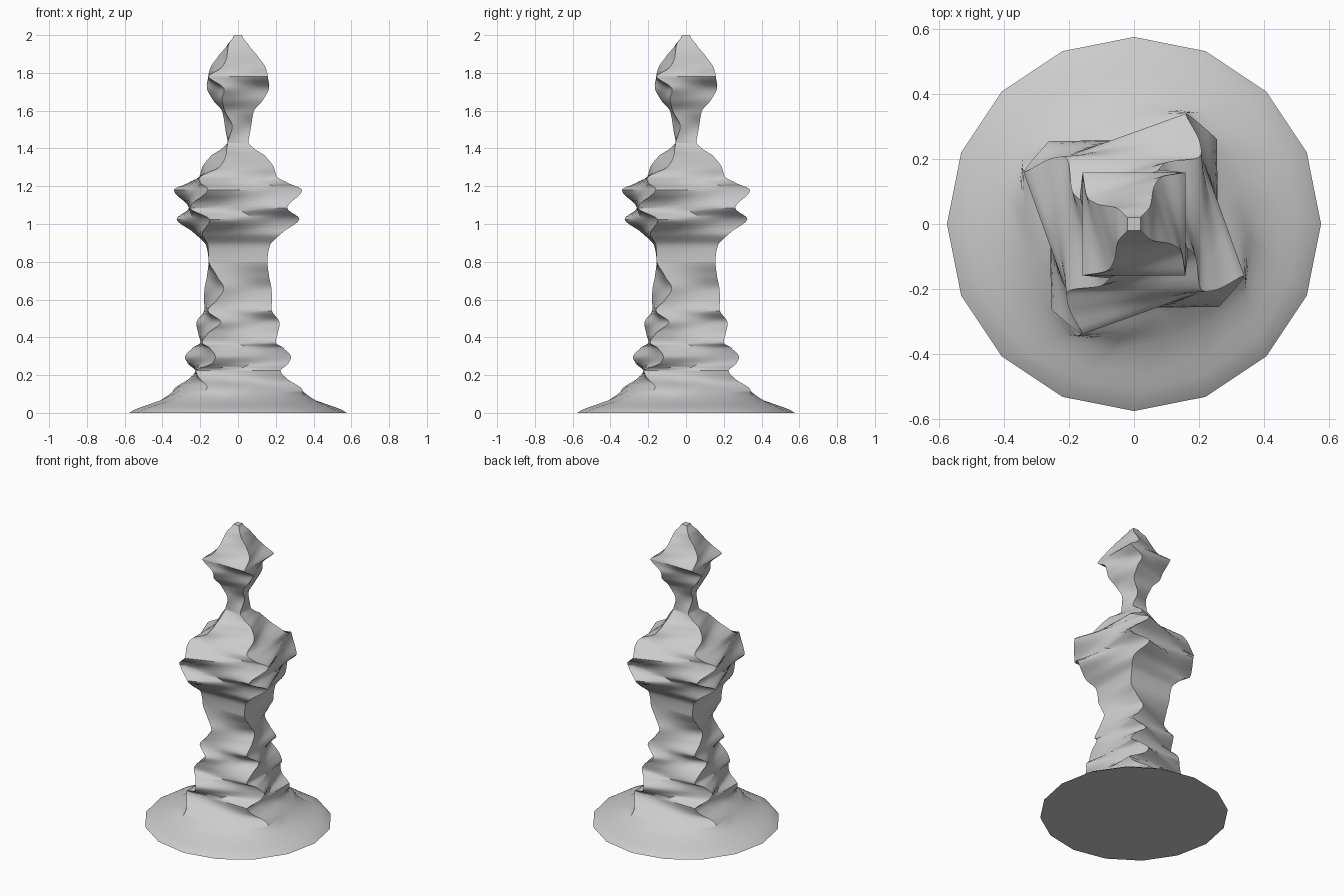
import bpy
import bmesh
import math
from mathutils import Vector

if "Cube" in bpy.data.objects:
    bpy.data.objects.remove(bpy.data.objects["Cube"], do_unlink=True)

grey = bpy.data.materials.new("plain grey")
grey.use_nodes = True
grey.diffuse_color = (0.6, 0.6, 0.6, 1)
grey.node_tree.nodes["Principled BSDF"].inputs["Base Color"].default_value = (0.6, 0.6, 0.6, 1)

# Sections: height, corner reach, corner offset, roundness
FOOT = [(0, .575, .575, 1), (.08, .40, .26, .85), (.13, .35, .17, .4), (.19, .25, .21, 0), (.225, .225, .225, 0)]
STEM = [(.225, .225, .225, 0), (.26, .265, .14, 0), (.3, .28, .12, 0), (.345, .24, .15, 0), (.37, .2, .19, 0),
        (.42, .21, .16, 0), (.48, .22, .09, 0), (.54, .18, .16, 0), (.6, .18, .11, 0),
        (.66, .177, .075, 0), (.72, .165, .11, 0), (.8, .155, .155, 0)]
HEAD = [(.8, .155, .155, 0), (.89, .17, .16, 0), (.95, .23, .19, 0), (1.025, .325, .15, 0),
        (1.085, .26, .255, 0), (1.18, .34, .16, 0), (1.22, .26, .2, 0), (1.25, .205, .2, 0),
        (1.3, .19, .1, 0), (1.36, .145, .065, 0), (1.4, .085, .06, 0), (1.43, .055, .055, 0)]
NECK = [(1.43, .055, .055, 0), (1.52, .07, .03, 0), (1.6, .085, .07, 0), (1.66, .135, .085, 0),
        (1.72, .165, .075, 0), (1.78, .158, .158, 0)]
FINIAL = [(1.78, .158, .158, 0), (1.83, .145, .085, 0), (1.88, .11, .06, 0), (1.95, .055, .05, 0), (2, .02, .02, 0)]
SIDE = 4
STEPS = 5


def smooth_sections(keys):
    """Pass a smooth curve through the section values."""
    pts = [Vector(k) for k in keys]
    out = []
    for i in range(len(pts) - 1):
        a, b = pts[i], pts[i + 1]
        before, after = pts[max(i - 1, 0)], pts[min(i + 2, len(pts) - 1)]
        ma = (b - before) * .4
        mb = (after - a) * .4
        for s in range(STEPS):
            t = s / STEPS
            p = (a * (2*t**3 - 3*t**2 + 1) + ma * (t**3 - 2*t**2 + t)
                 + b * (3*t**2 - 2*t**3) + mb * (t**3 - t**2))
            p[0] = a[0] + (b[0] - a[0]) * t
            out.append(p)
    return out + [pts[-1]]


def section_ring(bm, z, reach, offset, roundness):
    """A turned square whose outline may be blended into a circle."""
    corner = Vector((-offset, -reach))
    ring = []
    for q in range(4):
        following = Vector((-corner.y, corner.x))
        start = math.atan2(corner.y, corner.x)
        for i in range(SIDE):
            flat = corner.lerp(following, i / SIDE)
            ang = start + math.pi / 2 * i / SIDE
            curved = Vector((math.cos(ang), math.sin(ang))) * reach
            p = flat.lerp(curved, max(0, min(1, roundness)))
            ring.append(bm.verts.new((p.x, p.y, z)))
        corner = following
    return ring


def loft(name, keys, cap_bottom=False, cap_top=False):
    bm = bmesh.new()
    rings = [section_ring(bm, *s) for s in smooth_sections(keys)]
    n = 4 * SIDE
    for low, high in zip(rings, rings[1:]):
        for i in range(n):
            j = (i + 1) % n
            bm.faces.new((low[i], low[j], high[j], high[i]))
    if cap_bottom:
        bm.faces.new(rings[0][::-1])
    if cap_top:
        bm.faces.new(rings[-1])
    mesh = bpy.data.meshes.new(name)
    bm.to_mesh(mesh)
    bm.free()
    mesh.materials.append(grey)
    obj = bpy.data.objects.new(name, mesh)
    bpy.context.collection.objects.link(obj)
    bpy.ops.object.select_all(action="DESELECT")
    obj.select_set(True)
    bpy.context.view_layer.objects.active = obj
    bpy.ops.object.shade_smooth_by_angle(angle=math.radians(40))


# Stacked parts from the foot to the tip
loft("foot", FOOT, cap_bottom=True)
loft("stem", STEM)
loft("head", HEAD)
loft("neck", NECK)
loft("finial", FINIAL, cap_top=True)
